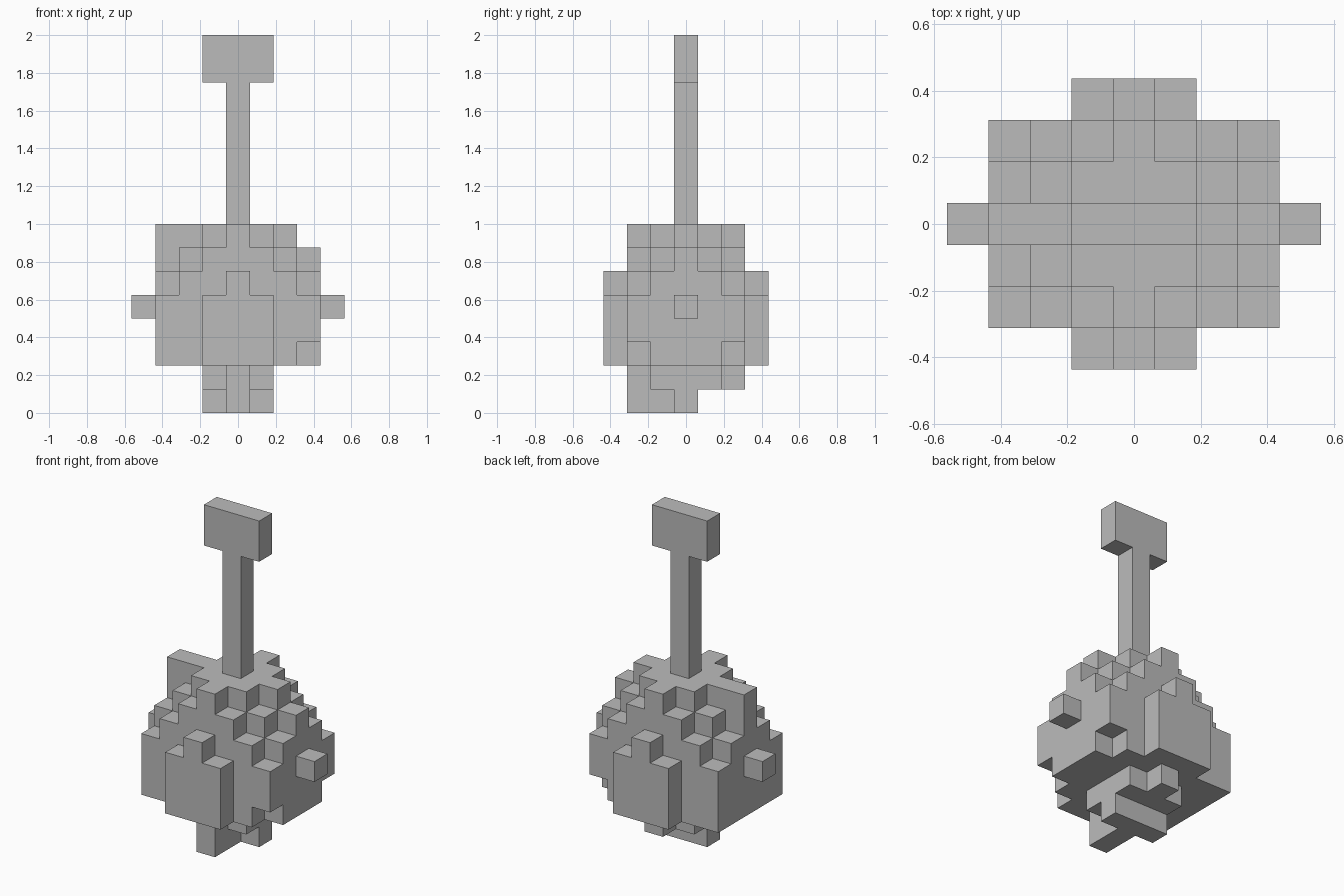
import bpy
import bmesh
from itertools import product
from mathutils import Vector

U = 0.125  # edge length of one block

if "Cube" in bpy.data.objects:
    bpy.data.objects.remove(bpy.data.objects["Cube"], do_unlink=True)

grey = bpy.data.materials.new("plain grey")
grey.use_nodes = True
grey.diffuse_color = (0.5, 0.5, 0.5, 1)
bsdf = next(n for n in grey.node_tree.nodes if n.type == "BSDF_PRINCIPLED")
bsdf.inputs["Base Color"].default_value = (0.5, 0.5, 0.5, 1)


def box(xs, ys, zs):
    """Set of block positions, each range given as (first, last)."""
    return set(product(*(range(a, b + 1) for a, b in (xs, ys, zs))))


# Stepped, dome-topped body with one raised shoulder and two lower notches
body = {(x, y, z) for x, y, z in box((-3, 3), (-2, 2), (2, 7))
        if abs(x) + abs(y) <= 9 - z}
body |= {(-3, 0, 7)}
body -= {(3, -2, 2), (3, 2, 2)}

# Raised panels with a small peak
def panel(y):
    return box((-1, 1), (y, y), (2, 4)) | {(0, y, 5)}

# Underside: stepped block above a T-shaped foot
base = {(x, y, z) for x, y, z in box((-1, 1), (-2, 2), (1, 1))
        if abs(x) + abs(y) <= 2}
foot = box((-1, 1), (0, 0), (0, 0)) | box((0, 0), (-2, 0), (0, 0))

parts = {
    "body": body,
    "front_panel": panel(-3),
    "back_panel": panel(3),
    "left_peg": {(4, 0, 4)},
    "right_peg": {(-4, 0, 4)},
    "base": base,
    "foot": foot,
    "neck": box((0, 0), (0, 0), (8, 13)),
    "top_bar": box((-1, 1), (0, 0), (14, 15)),
}
solid = set().union(*parts.values())


def build(name, cells):
    """Outer skin of the blocks, with flat areas merged."""
    bm = bmesh.new()
    for cell in sorted(cells):
        centre = Vector(cell) + Vector((0, 0, 0.5))
        for axis, sign in product(range(3), (-1, 1)):
            n = Vector((0, 0, 0))
            n[axis] = sign
            if tuple(int(c + d) for c, d in zip(cell, n)) in solid:
                continue
            u = Vector((0, 0, 0))
            u[(axis + 1) % 3] = 1
            v = n.cross(u)
            corners = [(-1, -1), (1, -1), (1, 1), (-1, 1)]
            bm.faces.new([bm.verts.new((centre + (n + u * a + v * b) / 2) * U)
                          for a, b in corners])
    bmesh.ops.remove_doubles(bm, verts=bm.verts[:], dist=U / 100)
    bmesh.ops.dissolve_limit(bm, angle_limit=0.01,
                             verts=bm.verts[:], edges=bm.edges[:])
    mesh = bpy.data.meshes.new(name)
    bm.to_mesh(mesh)
    bm.free()
    mesh.materials.append(grey)
    bpy.context.collection.objects.link(bpy.data.objects.new(name, mesh))


for part_name, part_cells in parts.items():
    build(part_name, part_cells)
